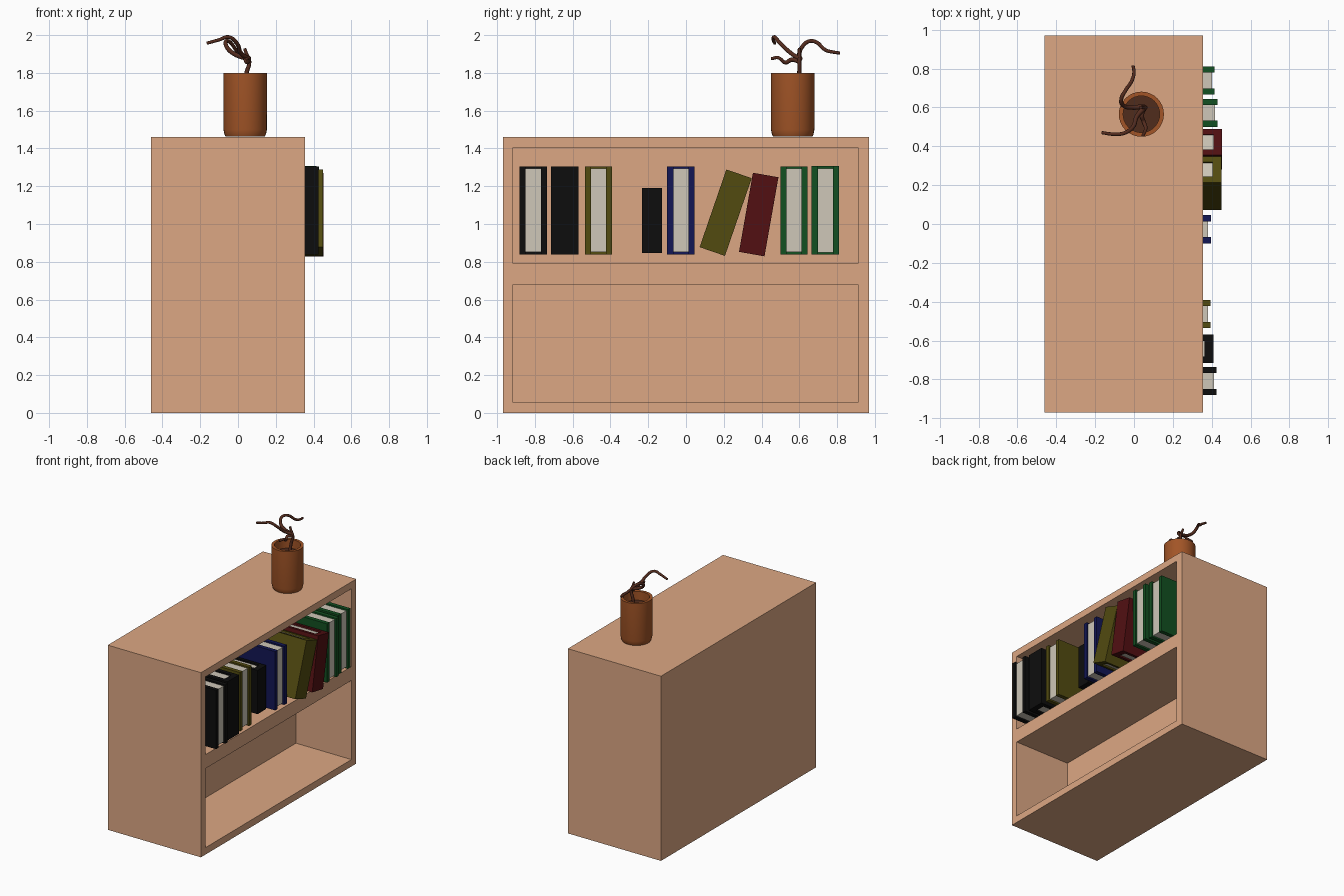
import bpy, bmesh, math
from mathutils import Matrix, Vector

if "Cube" in bpy.data.objects:
    bpy.data.objects.remove(bpy.data.objects["Cube"])


def material(name, r, g, b):
    m = bpy.data.materials.new(name)
    m.diffuse_color = (r, g, b, 1)
    m.use_nodes = True
    m.node_tree.nodes["Principled BSDF"].inputs["Base Color"].default_value = m.diffuse_color
    return m


WOOD = material("wood", 0.72, 0.39, 0.23)
CLAY = material("clay", 0.36, 0.09, 0.02)
SOIL = material("soil", 0.08, 0.025, 0.012)
TWIG = material("twig", 0.09, 0.025, 0.013)
PAPER = material("paper", 0.62, 0.57, 0.48)
BLACK = material("black_cover", 0.004, 0.004, 0.004)
BLUE = material("blue_cover", 0.006, 0.008, 0.09)
OLIVE = material("olive_cover", 0.085, 0.07, 0.005)
RED = material("red_cover", 0.085, 0.005, 0.006)
GREEN = material("green_cover", 0.006, 0.08, 0.015)


def finish(name, bm, mats):
    bmesh.ops.recalc_face_normals(bm, faces=bm.faces)
    me = bpy.data.meshes.new(name)
    bm.to_mesh(me)
    bm.free()
    for m in mats:
        me.materials.append(m)
    ob = bpy.data.objects.new(name, me)
    bpy.context.collection.objects.link(ob)
    return ob


def smooth(ob, degrees=35):
    bpy.ops.object.select_all(action='DESELECT')
    ob.select_set(True)
    bpy.context.view_layer.objects.active = ob
    bpy.ops.object.shade_smooth_by_angle(angle=math.radians(degrees))


def add_box(bm, lo, hi, mat=0):
    size = [h - l for l, h in zip(lo, hi)]
    mid = [(h + l) / 2 for l, h in zip(lo, hi)]
    res = bmesh.ops.create_cube(bm, size=1, matrix=Matrix.Translation(mid) @ Matrix.Diagonal((*size, 1)))
    for f in {f for v in res["verts"] for f in v.link_faces}:
        f.material_index = mat


# Bookcase: one block with two deep recesses in its +x face
FRONT, BACK, INNER = 0.355, -0.46, -0.13
ys = [-0.97, -0.915, 0.91, 0.97]
zs = [0, 0.055, 0.68, 0.79, 1.405, 1.46]
bm = bmesh.new()


def quad(*pts):
    bm.faces.new([bm.verts.new(p) for p in pts])


def walls(y0, y1, z0, z1, xa, xb):
    ring = [(y0, z0), (y1, z0), (y1, z1), (y0, z1)]
    for p, q in zip(ring, ring[1:] + ring[:1]):
        quad((xa, *p), (xa, *q), (xb, *q), (xb, *p))
    quad(*[(xb, *p) for p in ring])


walls(ys[0], ys[-1], zs[0], zs[-1], FRONT, BACK)
for i in range(3):
    for j in range(5):
        cell = (ys[i], ys[i + 1], zs[j], zs[j + 1])
        if i == 1 and j in (1, 3):
            walls(*cell, FRONT, INNER)
        else:
            y0, y1, z0, z1 = cell
            quad((FRONT, y0, z0), (FRONT, y1, z0), (FRONT, y1, z1), (FRONT, y0, z1))
bmesh.ops.remove_doubles(bm, verts=bm.verts, dist=1e-5)
finish("bookcase", bm, [WOOD])


# Books: two covers, a spine and a page block, spine either outward or inward
def book(name, y, z, width, height, front, color, spine_out=False, lean=0, depth=0.36):
    bm = bmesh.new()
    w, h, t = width / 2, height / 2, 0.032 * width / 0.145
    d = depth / 2
    for s in (-1, 1):
        a, b = sorted((s * w, s * (w - t)))
        add_box(bm, (-d, a, -h), (d, b, h))
    add_box(bm, (-d, -w + t, -h), (-d + 0.045, w - t, h))
    add_box(bm, (-d + 0.045, -w + t, -h + 0.012), (d - 0.013, w - t, h - 0.012), 1)
    ob = finish(name, bm, [color, PAPER])
    ob.location = (front - d, y, z)
    turn = Matrix.Rotation(math.radians(-lean), 4, 'X')
    if spine_out:
        turn = turn @ Matrix.Rotation(math.pi, 4, 'Z')
    ob.rotation_euler = turn.to_euler()


book("black_book", -0.808, 1.072, 0.145, 0.465, 0.425, BLACK)
book("black_book_spine_out", -0.642, 1.072, 0.145, 0.465, 0.408, BLACK, True)
book("olive_book", -0.463, 1.072, 0.145, 0.465, 0.393, OLIVE)
book("small_black_book", -0.180, 1.018, 0.108, 0.345, 0.335, BLACK, True, depth=0.27)
book("blue_book", -0.027, 1.072, 0.145, 0.465, 0.395, BLUE)
book("leaning_olive_book", 0.210, 1.060, 0.142, 0.435, 0.45, OLIVE, True, 19)
book("leaning_red_book", 0.385, 1.050, 0.137, 0.425, 0.453, RED, True, 10)
book("green_book_a", 0.572, 1.072, 0.145, 0.465, 0.43, GREEN)
book("green_book_b", 0.738, 1.072, 0.145, 0.468, 0.415, GREEN)


# Flower pot and soil: turned profiles
def lathe(name, profile, mat, centre, sides=32):
    bm = bmesh.new()
    vs = [bm.verts.new((r, 0, z)) for r, z in profile]
    es = [bm.edges.new(p) for p in zip(vs, vs[1:])]
    bmesh.ops.spin(bm, geom=vs + es, axis=(0, 0, 1), cent=(0, 0, 0),
                   angle=2 * math.pi, steps=sides)
    bmesh.ops.remove_doubles(bm, verts=bm.verts, dist=1e-5)
    ob = finish(name, bm, [mat])
    ob.location = centre
    smooth(ob)


POT = (0.038, 0.565, 0)
lathe("plant_pot", [(0, 1.463), (0.104, 1.463), (0.11, 1.475), (0.115, 1.50), (0.116, 1.80),
                    (0.094, 1.80), (0.094, 1.70), (0, 1.70)], CLAY, POT)
lathe("soil", [(0, 1.73), (0.094, 1.73), (0.094, 1.705), (0, 1.705)], SOIL, POT)

# Bare twigs: bevelled curves tapering towards the tips
TWIGS = {
    "stem": [(0.035, 0.59, 1.71), (0.045, 0.60, 1.80), (0.06, 0.60, 1.86), (0.045, 0.60, 1.90), (0.035, 0.60, 1.93)],
    "twig_back": [(0.055, 0.605, 1.875), (-0.01, 0.60, 1.895), (-0.055, 0.61, 1.93), (-0.065, 0.645, 1.965),
                  (-0.045, 0.685, 1.965), (-0.01, 0.74, 1.92), (0.0, 0.78, 1.91), (-0.005, 0.815, 1.905)],
    "twig_left": [(0.055, 0.60, 1.875), (0.015, 0.555, 1.905), (-0.005, 0.50, 1.955), (-0.05, 0.468, 1.99),
                  (-0.10, 0.462, 1.975), (-0.165, 0.47, 1.957)],
    "twig_front": [(0.055, 0.60, 1.86), (0.04, 0.56, 1.87), (0.05, 0.525, 1.855), (0.06, 0.49, 1.88),
                   (0.045, 0.452, 1.875)],
}
for name, pts in TWIGS.items():
    cu = bpy.data.curves.new(name, 'CURVE')
    cu.dimensions = '3D'
    cu.bevel_depth = 0.011
    cu.bevel_resolution = 2
    cu.resolution_u = 5
    cu.use_fill_caps = True
    cu.materials.append(TWIG)
    sp = cu.splines.new('BEZIER')
    sp.bezier_points.add(len(pts) - 1)
    for i, (bp, p) in enumerate(zip(sp.bezier_points, pts)):
        bp.co = Vector(p)
        bp.handle_left_type = bp.handle_right_type = 'AUTO'
        bp.radius = 1.15 - 0.4 * i / (len(pts) - 1)
    bpy.context.collection.objects.link(bpy.data.objects.new(name, cu))
